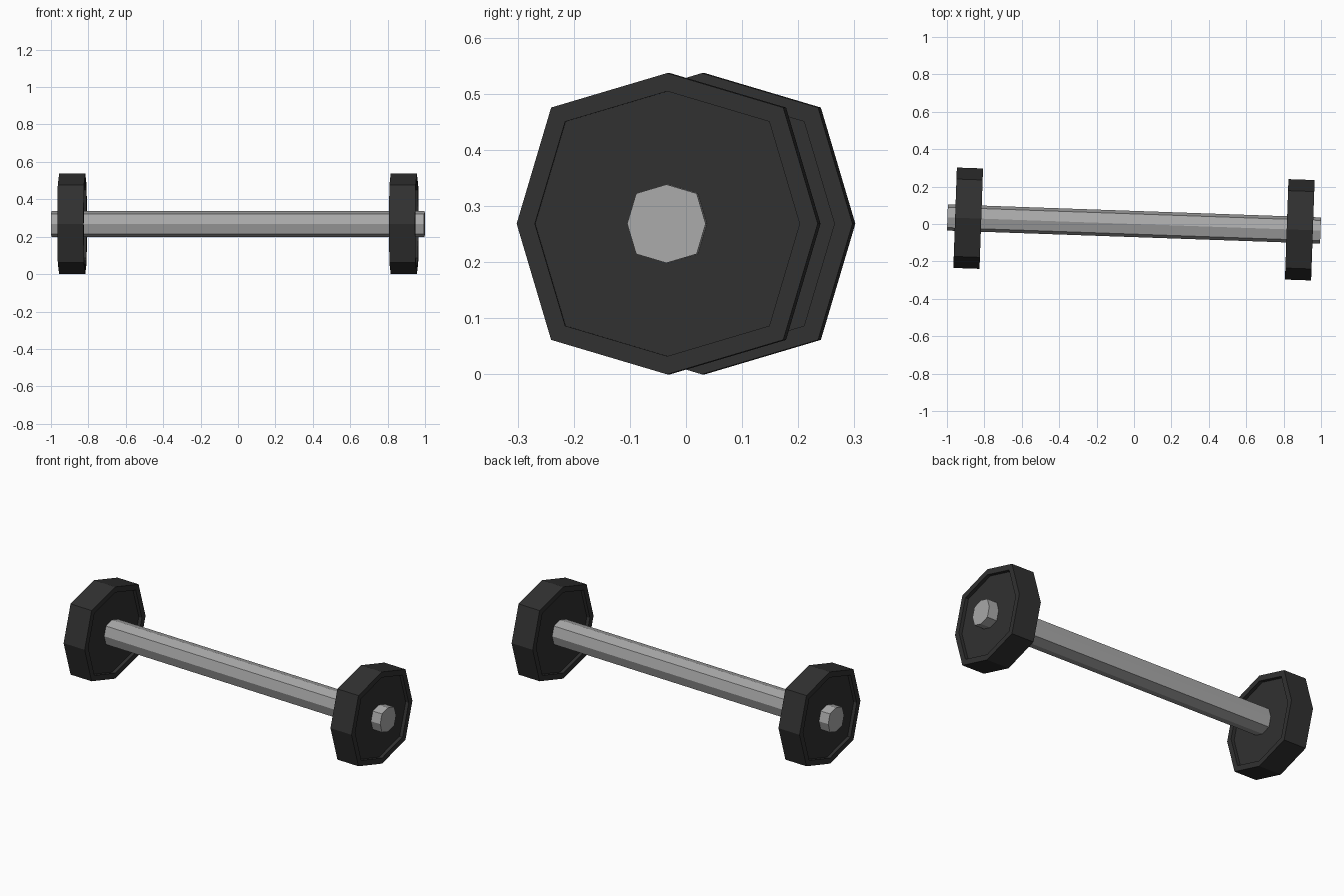
import bpy, bmesh, math
from mathutils import Matrix

if "Cube" in bpy.data.objects:
    bpy.data.objects.remove(bpy.data.objects["Cube"])

TILT = math.atan(0.035)
PLACE = Matrix.Translation((0, 0, 0.2685)) @ Matrix.Rotation(-TILT, 4, 'Z')


def octagon(x, r):
    # slightly bulged octagon with corners on the axes and diagonals
    d = 0.771 * r
    return [(x, r, 0), (x, d, d), (x, 0, r), (x, -d, d),
            (x, -r, 0), (x, -d, -d), (x, 0, -r), (x, d, -d)]


def octagonal_solid(name, sections, center=0.0, material=None):
    bm = bmesh.new()
    rings = [[bm.verts.new(p) for p in octagon(x + center, r)] for x, r in sections]
    for a, b in zip(rings, rings[1:]):
        for i in range(8):
            j = (i + 1) % 8
            bm.faces.new((a[i], a[j], b[j], b[i]))
    bm.faces.new(rings[0])
    bm.faces.new(rings[-1])
    bmesh.ops.recalc_face_normals(bm, faces=bm.faces)
    bm.transform(PLACE)
    mesh = bpy.data.meshes.new(name)
    bm.to_mesh(mesh)
    bm.free()
    if material:
        mesh.materials.append(material)
    obj = bpy.data.objects.new(name, mesh)
    bpy.context.collection.objects.link(obj)
    return obj


black = bpy.data.materials.new("black_iron")
black.diffuse_color = (0.03, 0.03, 0.03, 1)
black.use_nodes = True
black.node_tree.nodes["Principled BSDF"].inputs["Base Color"].default_value = black.diffuse_color
steel = bpy.data.materials.new("steel")
steel.diffuse_color = (0.4, 0.4, 0.4, 1)
steel.use_nodes = True
steel.node_tree.nodes["Principled BSDF"].inputs["Base Color"].default_value = steel.diffuse_color

# handle bar running through both weights
octagonal_solid("bar", [(-0.998, 0.07), (0.998, 0.07)], material=steel)

# weights with a raised rim around recessed faces
profile = [(-0.05, 0.236), (-0.07, 0.236), (-0.07, 0.2685),
           (0.07, 0.2685), (0.07, 0.236), (0.05, 0.236)]
for side, x in (("left", -0.887), ("right", 0.887)):
    octagonal_solid(side + "_weight", profile, x, black)
